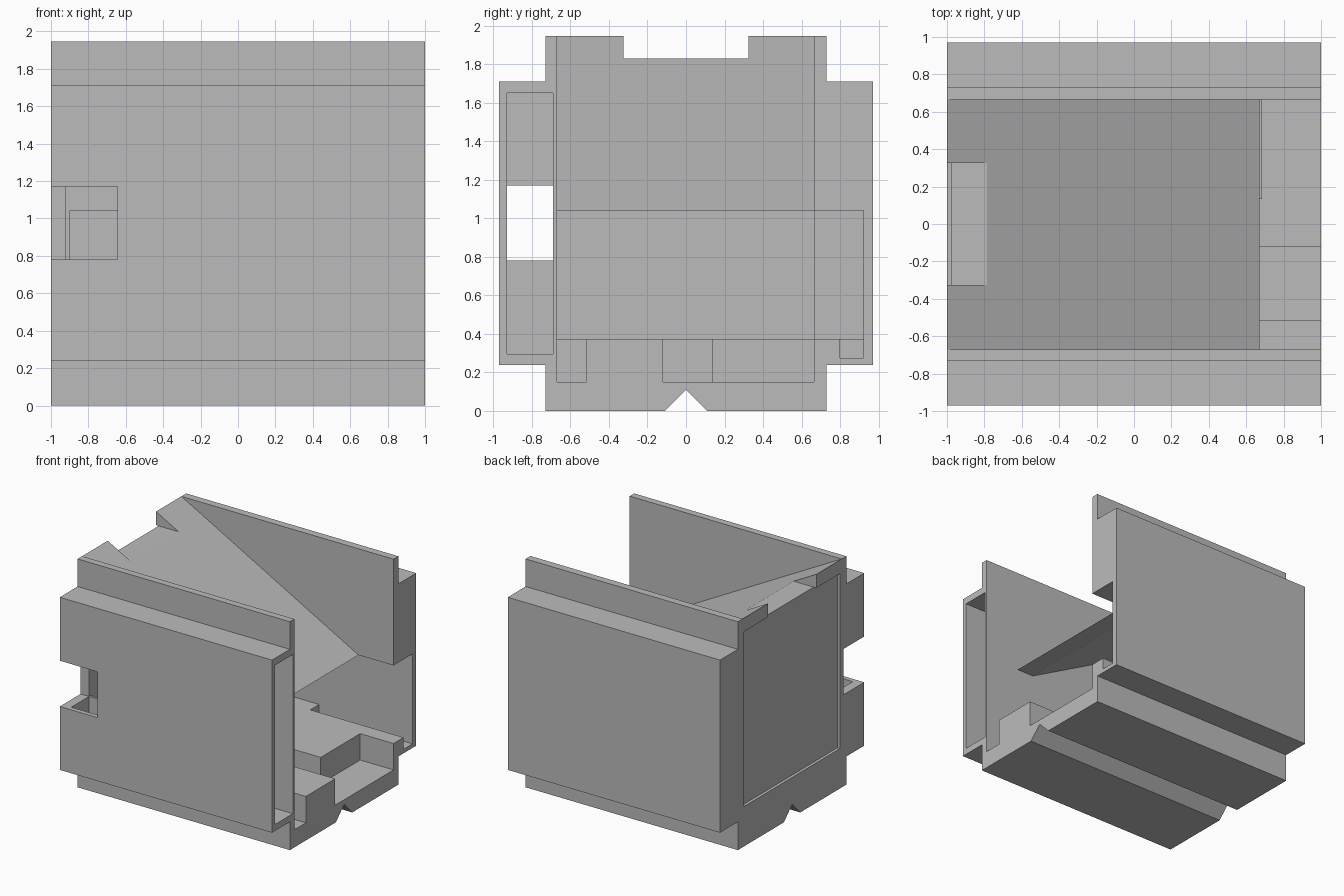
import bpy
import bmesh

if "Cube" in bpy.data.objects:
    bpy.data.objects.remove(bpy.data.objects["Cube"], do_unlink=True)

grey = bpy.data.materials.new("light_grey")
grey.use_nodes = True
COLOUR = (0.5, 0.5, 0.5, 1)
grey.diffuse_color = COLOUR
grey.node_tree.nodes["Principled BSDF"].inputs["Base Color"].default_value = COLOUR


def prism(name, profile, axis, start, end):
    """Extrude a closed profile along x (profile is y,z) or y (profile is x,z)."""
    bm = bmesh.new()
    place = (lambda a, b: (start, a, b)) if axis == "x" else (lambda a, b: (a, start, b))
    face = bm.faces.new([bm.verts.new(place(a, b)) for a, b in profile])
    grown = bmesh.ops.extrude_face_region(bm, geom=[face])["geom"]
    length = end - start
    move = (length, 0, 0) if axis == "x" else (0, length, 0)
    bmesh.ops.translate(bm, vec=move,
                        verts=[g for g in grown if isinstance(g, bmesh.types.BMVert)])
    bmesh.ops.recalc_face_normals(bm, faces=bm.faces)
    mesh = bpy.data.meshes.new(name)
    bm.to_mesh(mesh)
    bm.free()
    mesh.materials.append(grey)
    obj = bpy.data.objects.new(name, mesh)
    bpy.context.collection.objects.link(obj)
    return obj


def box(name, x, y, z):
    return prism(name, [(y[0], z[0]), (y[1], z[0]), (y[1], z[1]), (y[0], z[1])],
                 "x", x[0], x[1])


def carve(target, cutter):
    """Subtract a cutter from the target, then discard the cutter."""
    cutter.hide_render = True
    mod = target.modifiers.new("carve", "BOOLEAN")
    mod.operation = "DIFFERENCE"
    mod.solver = "EXACT"
    mod.object = cutter
    graph = bpy.context.evaluated_depsgraph_get()
    graph.update()
    mesh = bpy.data.meshes.new_from_object(target.evaluated_get(graph))
    target.modifiers.clear()
    target.data = mesh
    bpy.data.objects.remove(cutter, do_unlink=True)


# Stepped block with a V groove along its underside
TOP, OUT = 1.945, 1.1
half = [(0.11, 0), (0.73, 0), (0.73, 0.24), (0.97, 0.24),
        (0.97, 1.71), (0.73, 1.71), (0.73, TOP)]
outline = [(0, 0.11)] + half + [(-y, z) for y, z in reversed(half)]
body = prism("hopper_body", outline, "x", -1, 1)

# Open hopper above the sloped chute plus the chamber below it
chamber = [(-0.92, 0.375), (OUT, 0.375), (OUT, 2.1), (-OUT, 2.1), (-OUT, 2.0),
           (0.67, 1.04), (0.51, 1.04), (-0.92, 1.81)]
carve(body, prism("chamber_cutter", chamber, "y", -0.67, 0.665))

# Box-shaped cuts: x range, y range, z range
cuts = {
    "rear_pocket": ((-0.9, OUT), (0.6, 0.92), (0.375, 1.04)),
    "rear_slot": ((0.12, OUT), (0.8, 0.92), (0.275, 0.5)),
    "front_slot": ((-0.92, OUT), (-0.93, -0.69), (0.295, 1.65)),
    "front_notch": ((-OUT, -0.645), (-OUT, -0.69), (0.78, 1.17)),
    "notch_window": ((-0.92, -0.645), (-0.8, -0.6), (0.78, 1.17)),
    "floor_channel": ((-0.9, OUT), (-0.67, -0.515), (0.15, 0.5)),
    "floor_trough": ((-0.9, OUT), (-0.12, 0.135), (0.15, 0.5)),
    "floor_tray": ((0.685, OUT), (0, 0.665), (0.15, 0.5)),
    "top_notch": ((-OUT, -0.7), (-0.325, 0.325), (1.83, 2.1)),
    "end_panel": ((-OUT, -0.975), (-0.645, 0.645), (0.34, 1.83)),
}
for name, (x, y, z) in cuts.items():
    carve(body, box(name + "_cutter", x, y, z))

# Crisp flat faces
for face in body.data.polygons:
    face.use_smooth = False
    face.material_index = 0
